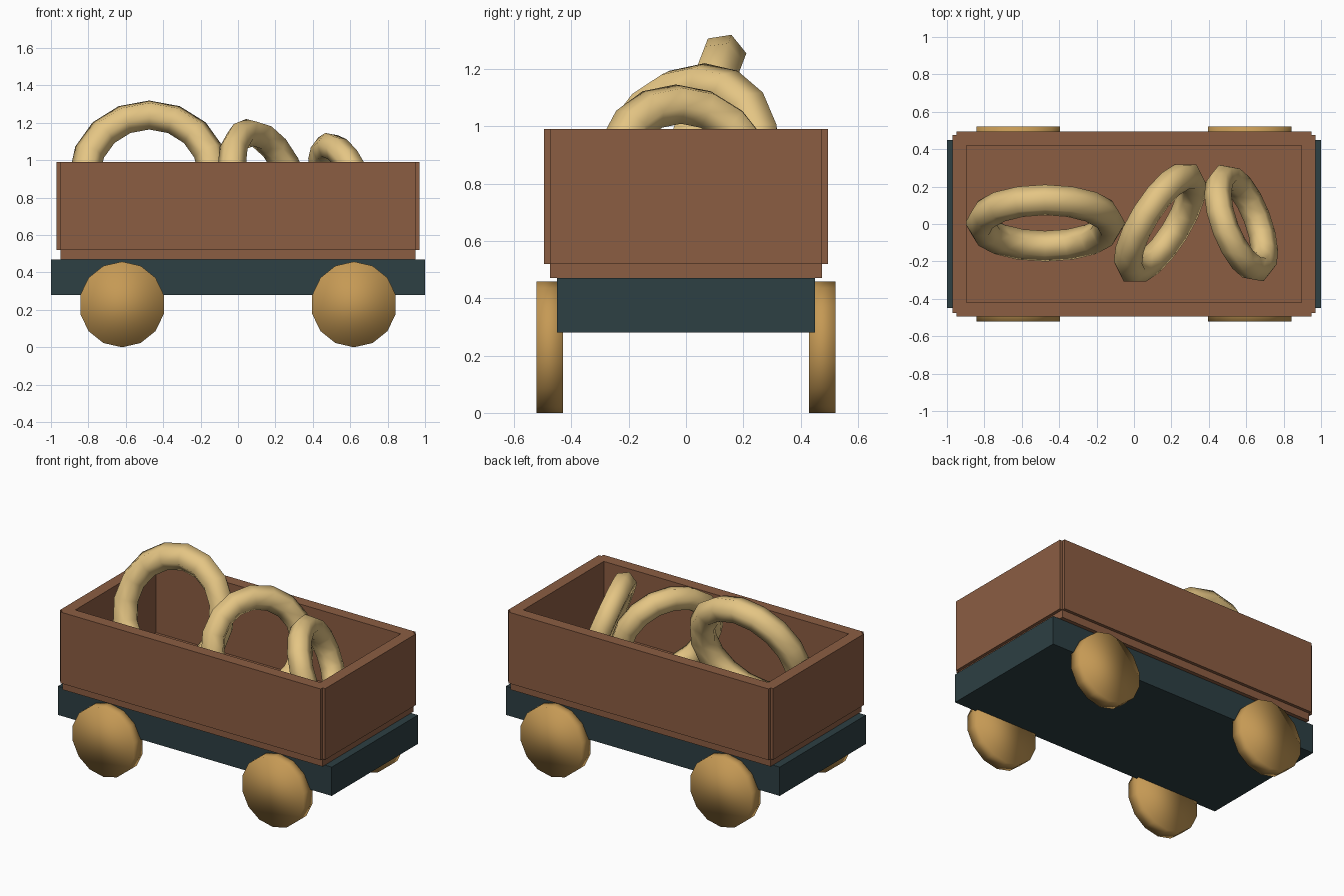
import bpy
from math import radians, sin, cos

if "Cube" in bpy.data.objects:
    bpy.data.objects.remove(bpy.data.objects["Cube"])


def material(name, rgb):
    m = bpy.data.materials.new(name)
    m.diffuse_color = (*rgb, 1)
    m.use_nodes = True
    m.node_tree.nodes["Principled BSDF"].inputs["Base Color"].default_value = m.diffuse_color
    return m


BROWN = material("crate_brown", (0.26, 0.11, 0.055))
TEAL = material("chassis_teal", (0.026, 0.05, 0.056))
OCHRE = material("wheel_ochre", (0.56, 0.32, 0.09))
TAN = material("ring_tan", (0.78, 0.56, 0.23))


def finish(name, mat, smooth=False):
    ob = bpy.context.object
    ob.name = ob.data.name = name
    ob.data.materials.append(mat)
    if smooth:
        bpy.ops.object.shade_smooth()
    return ob


def box(name, lo, hi, mat):
    centre = [(a + b) / 2 for a, b in zip(lo, hi)]
    bpy.ops.mesh.primitive_cube_add(size=1, location=centre)
    bpy.context.object.scale = [b - a for a, b in zip(lo, hi)]
    bpy.ops.object.transform_apply(location=False, rotation=False, scale=True)
    return finish(name, mat)


def ring(name, x, y, major, minor, lean, turn):
    # a ring standing on the crate floor, leaning over and turned about z
    z = 0.52 + (major + minor) * cos(radians(lean))
    bpy.ops.mesh.primitive_torus_add(
        major_segments=16, minor_segments=6, major_radius=major, minor_radius=minor,
        location=(x, y, z), rotation=(radians(90 - lean), 0, radians(turn)))
    return finish(name, TAN, True)


# chassis and crate floor
box("chassis", (-1, -0.45, 0.28), (1, 0.45, 0.47), TEAL)
box("crate_floor", (-0.95, -0.475, 0.47), (0.95, 0.475, 0.52), BROWN)

# crate walls, slightly overhanging the floor
box("front_wall", (-0.95, -0.495, 0.52), (0.95, -0.42, 0.99), BROWN)
box("back_wall", (-0.95, 0.42, 0.52), (0.95, 0.495, 0.99), BROWN)
box("left_wall", (-0.97, -0.475, 0.52), (-0.895, 0.475, 0.99), BROWN)
box("right_wall", (0.895, -0.475, 0.52), (0.97, 0.475, 0.99), BROWN)

# wheels
for sx, side in ((-1, "left"), (1, "right")):
    for sy, end in ((-1, "front"), (1, "back")):
        bpy.ops.mesh.primitive_cylinder_add(
            vertices=14, radius=0.229, depth=0.092,
            location=(sx * 0.62, sy * 0.475, 0.229), rotation=(radians(90), 0, 0))
        finish(f"{end}_{side}_wheel", OCHRE, True)

# cargo rings
ring("large_ring", -0.475, 0.005, 0.345, 0.083, 21, 0)
ring("medium_ring", 0.14, 0.005, 0.292, 0.076, 18, 58)
ring("small_ring", 0.573, 0.005, 0.26, 0.073, 20, 111)
